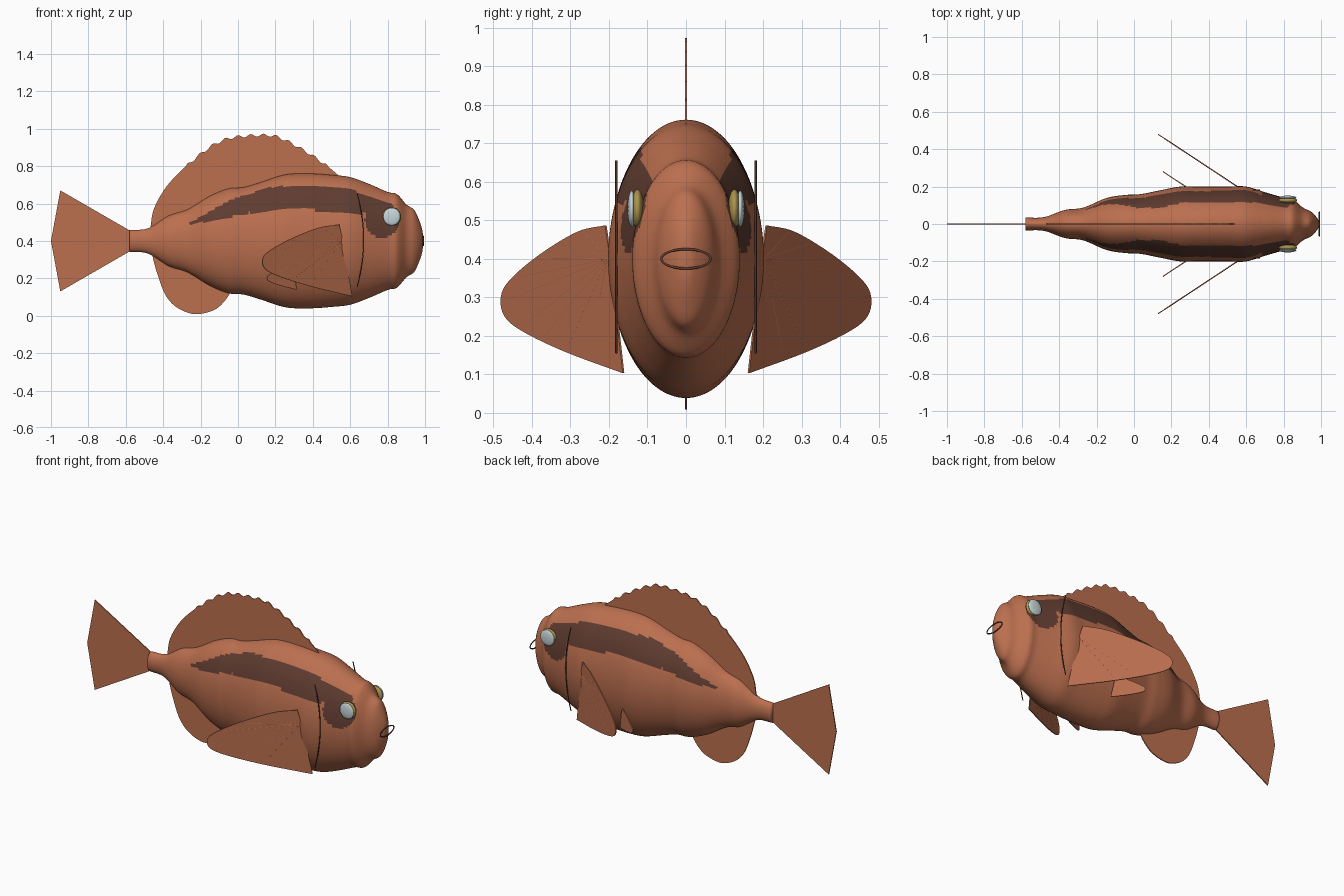
import bpy, bmesh, math
from mathutils import Vector

if "Cube" in bpy.data.objects:
    bpy.data.objects.remove(bpy.data.objects["Cube"])


def material(name, rgb):
    m = bpy.data.materials.new(name)
    m.diffuse_color = (*rgb, 1)
    m.use_nodes = True
    m.node_tree.nodes["Principled BSDF"].inputs["Base Color"].default_value = m.diffuse_color
    return m


SKIN = material("copper skin", (0.50, 0.160, 0.078))
DARK = material("dark brown", (0.115, 0.045, 0.030))
PALE = material("pale eye", (0.58, 0.68, 0.70))
GOLD = material("gold eye", (0.42, 0.30, 0.075))


def add_object(name, bm, mats, smooth=True):
    bmesh.ops.recalc_face_normals(bm, faces=bm.faces)
    me = bpy.data.meshes.new(name)
    bm.to_mesh(me)
    bm.free()
    for m in mats:
        me.materials.append(m)
    for p in me.polygons:
        p.use_smooth = smooth
    ob = bpy.data.objects.new(name, me)
    bpy.context.collection.objects.link(ob)
    return ob


def catmull(pts, step):
    """Smooth path through points, sampled about every step."""
    p = [Vector(q) for q in pts]
    p = [2 * p[0] - p[1]] + p + [2 * p[-1] - p[-2]]
    out = []
    for a, b, c, d in zip(p, p[1:], p[2:], p[3:]):
        n = max(4, int((c - b).length / step))
        for i in range(n):
            t = i / n
            out.append(0.5 * (2 * b + (c - a) * t + (2 * a - 5 * b + 4 * c - d) * t * t
                              + (3 * b - a - 3 * c + d) * t ** 3))
    return out + [p[-2]]


def lerp_table(tab, x):
    for a, b in zip(tab, tab[1:]):
        if a[0] <= x <= b[0]:
            return a[1] + (b[1] - a[1]) * (x - a[0]) / (b[0] - a[0])
    return 0


# Body: elliptical sections (x, half height, half width) about z = MID
MID = 0.4
SECTIONS = [(-.58, .058, .034), (-.48, .068, .037), (-.37, .135, .075), (-.27, .168, .088),
            (-.15, .24, .138), (-.05, .28, .155), (.03, .287, .159), (.12, .313, .176),
            (.24, .352, .199), (.33, .361, .20), (.42, .359, .20), (.51, .352, .20),
            (.60, .341, .20), (.70, .305, .17), (.80, .262, .142), (.85, .25, .135),
            (.90, .195, .09), (.94, .168, .07), (.965, .12, .05), (.985, .06, .022),
            (.99, .004, .002)]
STRIPE_TOP = [(-.28, .485), (-.04, .62), (.17, .687), (.33, .70), (.57, .687), (.70, .64), (.83, .595)]
STRIPE_LOW = [(-.28, .485), (-.07, .52), (.06, .55), (.33, .57), (.60, .553), (.83, .53)]


def in_stripe(c):
    band = lerp_table(STRIPE_LOW, c.x) < c.z < lerp_table(STRIPE_TOP, c.x)
    patch = ((c.x - .77) / .092) ** 2 + ((c.z - .51) / .093) ** 2 < 1
    return band or patch


def build_body():
    bm = bmesh.new()
    n = 112
    rings = []
    for x, h, w in catmull(SECTIONS, 0.009):
        rings.append([bm.verts.new((x, w * math.cos(2 * math.pi * i / n),
                                    MID + h * math.sin(2 * math.pi * i / n))) for i in range(n)])
    for a, b in zip(rings, rings[1:]):
        for i in range(n):
            j = (i + 1) % n
            f = bm.faces.new((a[i], a[j], b[j], b[i]))
            f.material_index = int(in_stripe(f.calc_center_median()))
    bm.faces.new(rings[0])
    bm.faces.new(rings[-1])
    add_object("body", bm, [SKIN, DARK])


def plate(name, outline, place, thick=0.006):
    """Thin flat fin from a 2D outline."""
    bm = bmesh.new()
    bm.faces.new([bm.verts.new(place(u, v)) for u, v in outline])
    ob = add_object(name, bm, [SKIN], smooth=False)
    mod = ob.modifiers.new("thickness", "SOLIDIFY")
    mod.thickness = thick
    mod.offset = 0


def tubes(name, paths, radius, mat, closed=False):
    cu = bpy.data.curves.new(name, "CURVE")
    cu.dimensions = "3D"
    cu.bevel_depth = radius
    cu.bevel_resolution = 1
    for path in paths:
        s = cu.splines.new("POLY")
        s.points.add(len(path) - 1)
        for p, co in zip(s.points, path):
            p.co = (*co, 1)
        s.use_cyclic_u = closed
    cu.materials.append(mat)
    bpy.context.collection.objects.link(bpy.data.objects.new(name, cu))


def middle(u, v):
    return (u, 0, v)


build_body()

# Dorsal fin with a scalloped edge and leaning rays
crest = catmull([(-.47, .46), (-.45, .57), (-.39, .68), (-.31, .77), (-.2, .865), (-.11, .925),
                 (-.015, .955), (.16, .965), (.25, .94), (.36, .88), (.465, .81), (.55, .74)], .01)
scalloped = [(x, z + (.008 * math.cos(x * 2 * math.pi / .068) if z > .8 else 0)) for x, z in crest]
plate("dorsal_fin", scalloped + [(.5, .70), (.25, .70), (0, .62), (-.2, .55), (-.4, .47)], middle)
rays = []
for i in range(14):
    x, z = crest[int((i + 1.5) * len(crest) / 16)]
    bx = x + .055
    rays.append([middle(x, z - .01), middle(bx, MID + lerp_table(SECTIONS, bx) - .01)])
tubes("dorsal_rays", rays, .0032, SKIN)

# Anal fin
belly = catmull([(-.46, .36), (-.455, .31), (-.43, .22), (-.39, .115), (-.335, .05), (-.255, .012),
                 (-.19, .012), (-.12, .035), (-.07, .08), (-.03, .14)], .01)
plate("anal_fin", belly + [(-.1, .22), (-.25, .30), (-.4, .35)], middle)
rays = []
for i in range(8):
    x, z = belly[int((i + 1.5) * len(belly) / 10)]
    bx = x + .03
    rays.append([middle(x, z + .01), middle(bx, MID - lerp_table(SECTIONS, bx) + .01)])
tubes("anal_rays", rays, .0032, SKIN)

# Tail fin with fanned rays
plate("tail_fin", [(-.56, .445), (-.95, .67), (-1, .40), (-.95, .13), (-.56, .355)], middle)
rays = []
for i in range(11):
    t = (i - 5) / 6
    rays.append([middle(-.57, MID + .04 * t), middle(-.985 + .04 * abs(t), MID + .26 * t)])
tubes("tail_rays", rays, .0032, SKIN)

# Side fins: one outline in upright slanted planes, reused small for the pelvic pair
edge = catmull([(.54, .487), (.43, .47), (.28, .41), (.165, .345), (.13, .30), (.145, .25),
                (.22, .21), (.385, .158), (.61, .103)], .015)
outline = [tuple(p) for p in edge] + [(.59, .22), (.56, .40)]
for side, label in ((-1, "right"), (1, "left")):
    def pectoral(u, v, s=side):
        return (u, s * (.475 - .66 * (u - .136)), v)

    def pelvic(u, v, s=side):
        x = .155 + (u - .13) * .33
        return (x, s * (.28 - .66 * (x - .155)), .14 + (v - .105) * .33)

    for part, place, r in (("pectoral", pectoral, .0032), ("pelvic", pelvic, .0028)):
        plate(f"{part}_fin_{label}", outline, place, .005)
        rays = []
        for i in range(9):
            u, v = edge[int((i + 1) * len(edge) / 10.5)]
            rays.append([place(.55, .40), place(u + (.54 - u) * .08, v + (.40 - v) * .08)])
        tubes(f"{part}_rays_{label}", rays, r, SKIN)

    # Gill line
    gill = []
    for i in range(17):
        t = i / 8 - 1
        gill.append((.672 - .035 * t * t, side * .181, MID + .005 + .25 * t))
    tubes(f"gill_line_{label}", [gill], .003, DARK)

    # Eye: gold disc with a pale lens outside it
    for part, y, size, mat in (("eye_gold", .126, (.050, .017, .050), GOLD),
                               ("eye_lens", .141, (.046, .011, .047), PALE)):
        bm = bmesh.new()
        bmesh.ops.create_uvsphere(bm, u_segments=32, v_segments=20, radius=1)
        bmesh.ops.scale(bm, vec=size, verts=bm.verts)
        bmesh.ops.translate(bm, vec=(.822, side * y, .53), verts=bm.verts)
        add_object(f"{part}_{label}", bm, [mat])

# Mouth ring
mouth = [(.991, .064 * math.cos(i * math.pi / 20), MID + .025 * math.sin(i * math.pi / 20))
         for i in range(40)]
tubes("mouth", [mouth], .0035, DARK, closed=True)
